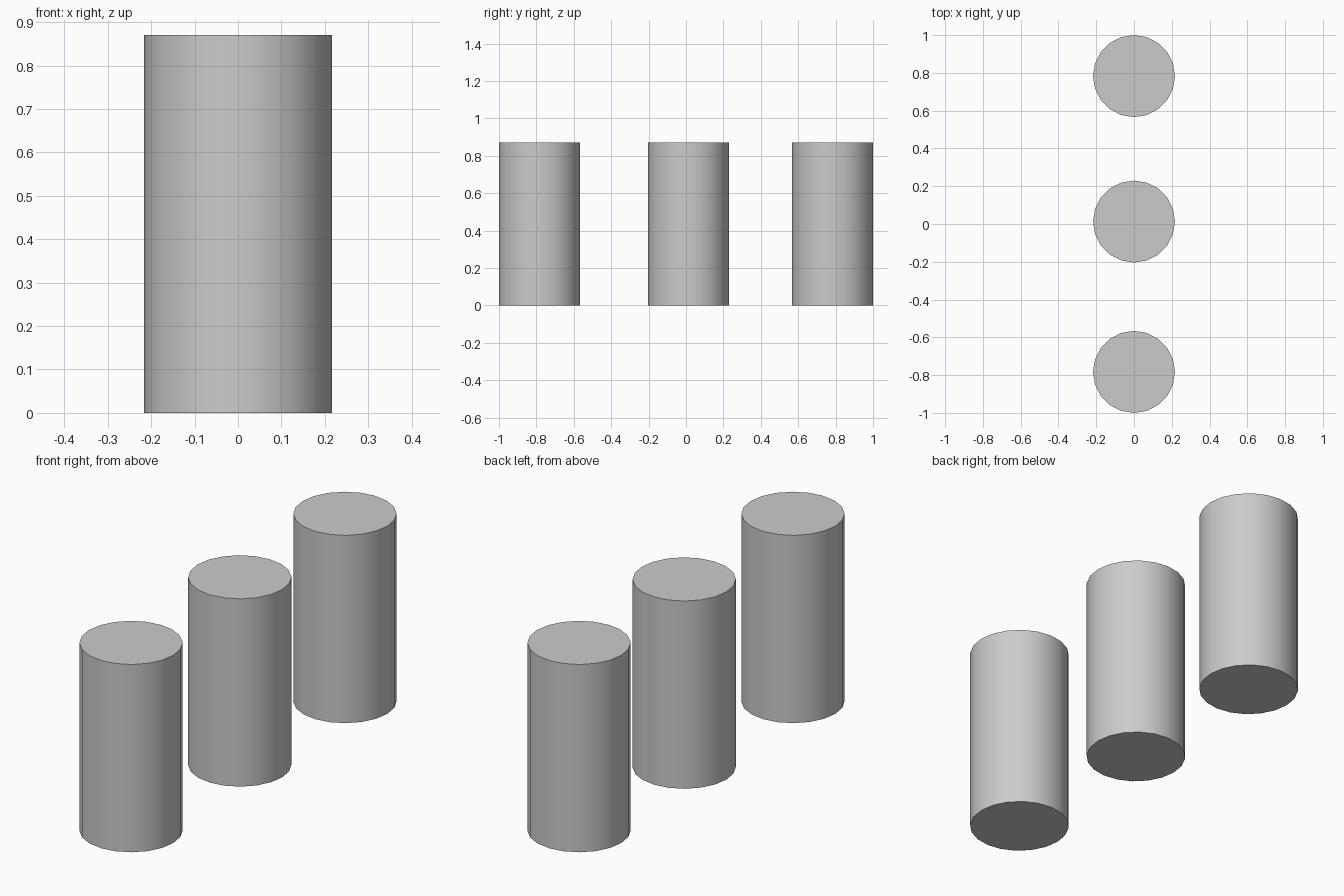
import bpy

if "Cube" in bpy.data.objects:
    bpy.data.objects.remove(bpy.data.objects["Cube"])

RADIUS, HEIGHT, SIDES = 0.217, 0.87, 20

# Row of three identical upright posts along y
for name, y in (("front_post", -0.783), ("middle_post", 0.013), ("back_post", 0.783)):
    bpy.ops.mesh.primitive_cylinder_add(vertices=SIDES, radius=RADIUS, depth=HEIGHT,
                                        location=(0, y, HEIGHT / 2))
    post = bpy.context.object
    post.name = name
    # Smooth walls, crisp rims
    bpy.ops.object.shade_smooth_by_angle()
